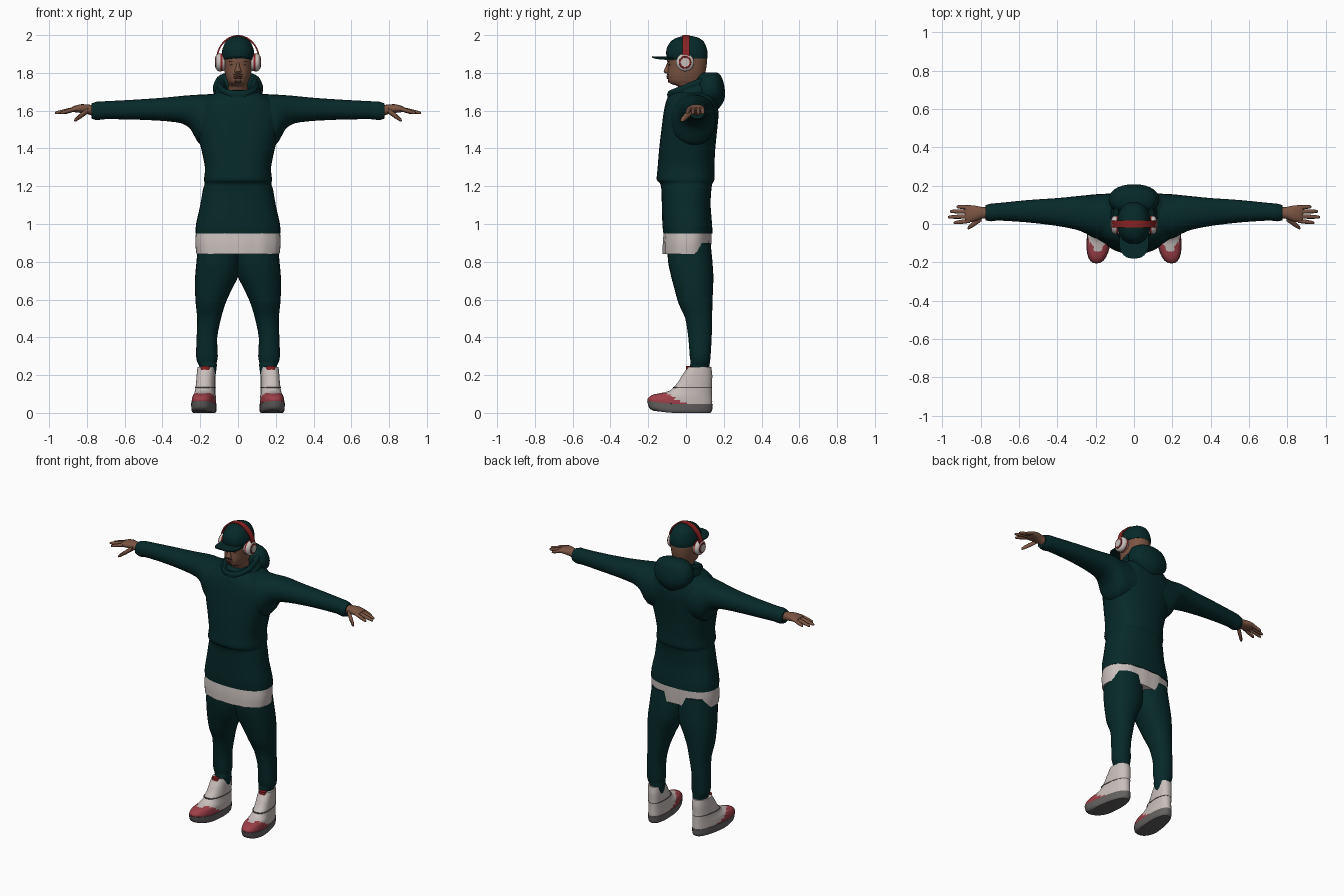
import bpy
import bmesh
from math import sin, cos, pi, radians, copysign
from mathutils import Vector

cube = bpy.data.objects.get("Cube")
if cube:
    bpy.data.objects.remove(cube, do_unlink=True)


def material(name, r, g, b):
    mat = bpy.data.materials.new(name)
    mat.use_nodes = True
    mat.diffuse_color = (r, g, b, 1)
    shader = mat.node_tree.nodes["Principled BSDF"]
    shader.inputs["Base Color"].default_value = (r, g, b, 1)
    shader.inputs["Roughness"].default_value = 0.8
    return mat


green = material("dark green cloth", 0.002, 0.022, 0.022)
white = material("off white", 0.58, 0.52, 0.50)
skin = material("brown skin", 0.20, 0.09, 0.055)
lip = material("dark lip", 0.11, 0.045, 0.032)
hair = material("dark hair", 0.03, 0.016, 0.012)
red = material("deep red", 0.25, 0.016, 0.016)
toe_red = material("toe red", 0.34, 0.05, 0.065)
grey = material("sole grey", 0.13, 0.12, 0.12)


def skin_rings(name, rings, mats, rule=None, mirror=False):
    """Join rings of points into a closed, smooth shaded body."""
    bm = bmesh.new()
    loops = [[bm.verts.new(p) for p in ring] for ring in rings]
    count = len(loops[0])
    for low, high in zip(loops, loops[1:]):
        for i in range(count):
            j = (i + 1) % count
            bm.faces.new((low[i], low[j], high[j], high[i]))
    bm.faces.new(loops[0])
    bm.faces.new(loops[-1])
    bmesh.ops.recalc_face_normals(bm, faces=bm.faces)
    if rule:
        for face in bm.faces:
            face.material_index = rule(face.calc_center_median())
    mesh = bpy.data.meshes.new(name)
    bm.to_mesh(mesh)
    bm.free()
    for mat in mats:
        mesh.materials.append(mat)
    obj = bpy.data.objects.new(name, mesh)
    bpy.context.collection.objects.link(obj)
    bpy.ops.object.select_all(action="DESELECT")
    obj.select_set(True)
    bpy.context.view_layer.objects.active = obj
    bpy.ops.object.shade_smooth_by_angle(angle=radians(42))
    if mirror:
        obj.modifiers.new("Mirror", "MIRROR").use_mirror_merge = False
    return obj


def refine(rings, steps):
    """Pass a smooth curve through the ring measurements."""
    rows = [rings[0], *rings, rings[-1]]
    fine = []
    for p, a, b, n in zip(rows, rows[1:], rows[2:], rows[3:]):
        for s in range(steps):
            t = s / steps
            u = 1 - t
            fine.append([
                (1 + 2 * t) * u * u * a1 + t * t * (3 - 2 * t) * b1
                + 0.4 * (t * u * u * (b1 - p1) - t * t * u * (n1 - a1))
                for p1, a1, b1, n1 in zip(p, a, b, n)])
    return fine + [list(rings[-1])]


def loft(name, rings, mats, axis="z", power=2.2, sides=28, steps=3,
         warp=None, rule=None, mirror=False):
    """Rings are (position, half width, b0, b1) or (position, a0, a1, b0, b1)."""
    full = [(r[0], -r[1], *r[1:]) if len(r) == 4 else r for r in rings]
    loops = []
    for pos, a0, a1, b0, b1 in refine(full, steps):
        loop = []
        for i in range(sides):
            ang = 2 * pi * i / sides
            ca, sa = [copysign(abs(f) ** (2 / power), f) for f in (cos(ang), sin(ang))]
            a = (a0 + a1) / 2 + ca * (a1 - a0) / 2
            b = (b0 + b1) / 2 + sa * (b1 - b0) / 2
            point = Vector((a, b, pos) if axis == "z" else (pos, a, b))
            loop.append(warp(point) if warp else point)
        loops.append(loop)
    return skin_rings(name, loops, mats, rule, mirror)


def block(name, mat, x, y, z, size, mirror=False):
    """Small rounded plate for facial and shoe details."""
    sx, sy, sz = [s / 2 for s in size]
    loft(name, [(z - sz, x - sx, x + sx, y - sy, y + sy),
                (z + sz, x - sx, x + sx, y - sy, y + sy)],
         [mat], power=4, sides=16, steps=1, mirror=mirror)


# Hoodie body with a gathered waist
loft("hoodie_body", [
    (.95, .225, -.12, .14), (1, .222, -.125, .138), (1.1, .2, -.128, .13),
    (1.18, .186, -.13, .134), (1.215, .176, -.137, .14), (1.235, .18, -.155, .15),
    (1.3, .175, -.15, .15), (1.4, .195, -.142, .155), (1.5, .22, -.13, .165),
    (1.58, .225, -.12, .172), (1.64, .2, -.108, .165), (1.68, .15, -.09, .155),
    (1.71, .08, -.05, .12)], [green], power=2.4, sides=40)

# Sleeves
loft("sleeves", [
    (.1, -.09, .16, 1.42, 1.69), (.2, -.075, .155, 1.42, 1.685),
    (.25, -.05, .15, 1.5, 1.682), (.3, -.03, .145, 1.533, 1.678),
    (.4, -.01, .135, 1.546, 1.668), (.55, .008, .125, 1.553, 1.658),
    (.7, .018, .11, 1.555, 1.65), (.745, .014, .106, 1.55, 1.648),
    (.775, .02, .098, 1.558, 1.638)], [green], axis="x", mirror=True)

# Cowl collar, leaning up towards the back, and the hood behind it
loft("cowl_collar", [
    (1.65, .115, -.09, .16), (1.69, .122, -.108, .175), (1.715, .106, -.098, .165),
    (1.735, .11, -.1, .16), (1.75, .095, -.09, .14), (1.735, .075, -.07, .115),
    (1.69, .055, -.05, .09)], [green],
    warp=lambda v: Vector((v.x, v.y, v.z + .4 * (v.y - .02))))
loft("hood", [
    (1.61, .03, .12, .172), (1.64, .085, .08, .195), (1.68, .125, .05, .207),
    (1.73, .132, .045, .203), (1.78, .108, .06, .188), (1.803, .06, .09, .165)], [green])

# Undershirt with a softly waved hem
loft("undershirt", [(.84, .22, -.122, .13), (.9, .226, -.122, .133),
                    (.965, .222, -.116, .135)], [white], power=2.4, sides=48,
     warp=lambda v: Vector((v.x, v.y * (1 + .025 * sin(v.x * 60)), v.z)))

# Trouser legs
loft("trouser_legs", [
    (.9, -.01, .21, -.1, .13), (.8, -.01, .22, -.095, .14), (.72, 0, .227, -.078, .145),
    (.66, .03, .228, -.062, .143), (.58, .066, .224, -.04, .14),
    (.5, .09, .216, -.004, .138), (.4, .11, .219, .012, .136), (.3, .107, .222, .02, .13),
    (.265, .113, .214, .025, .126), (.25, .112, .206, .022, .125),
    (.19, .12, .195, .035, .118)], [green], mirror=True)


# Shoes: sole, two colour upper, strap and tongue
def foot(v):
    return Vector((v.x * (1 - .6 * (v.y + .1)) + .165 - .1 * (v.y - .1), v.y,
                   v.z + max(0, -v.y - .08) * .12))


loft("shoe_soles", [(0, .058, -.17, .128), (.012, .065, -.195, .138),
                    (.048, .066, -.206, .142)],
     [grey], power=2.4, warp=foot, mirror=True)
loft("shoe_uppers", [
    (.04, .063, -.2, .138), (.06, .063, -.203, .139), (.085, .061, -.175, .138),
    (.115, .056, -.09, .137), (.16, .054, -.045, .138), (.2, .053, -.02, .139),
    (.242, .051, .008, .134)], [white, toe_red], power=2.4, sides=40, steps=5, warp=foot,
    rule=lambda c: int(c.z < .105 - max(0, c.y + .1) * .6), mirror=True)
loft("shoe_straps", [(.132, .057, -.07, .138), (.138, .058, -.07, .138)],
     [grey], power=2.4, warp=foot, mirror=True)
block("shoe_tongues", red, .174, .014, .236, (.045, .03, .022), mirror=True)

# Hands: palm, four fingers and a thumb
loft("palms", [
    (.76, .03, .09, 1.568, 1.628), (.79, .028, .088, 1.58, 1.632),
    (.83, .014, .096, 1.588, 1.634), (.865, .008, .098, 1.592, 1.626),
    (.88, .016, .092, 1.6, 1.618)], [skin], axis="x", mirror=True)


def finger(name, base, tip, radius):
    rings = []
    for t, scale in ((0, 1), (.5, 1), (.85, .8), (.97, .55), (1, .2)):
        x, y, z = Vector(base).lerp(Vector(tip), t)
        r = radius * scale
        rings.append((x, y - r, y + r, z - r, z + r))
    loft(name, rings, [skin], axis="x", sides=12, steps=2, mirror=True)


for name, y, reach, spread in (("index_fingers", .017, .94, .006),
                               ("middle_fingers", .04, .97, .036),
                               ("ring_fingers", .064, .96, .066),
                               ("little_fingers", .086, .925, .09)):
    finger(name, (.855, y, 1.611), (reach, spread, 1.587), .011)
finger("thumbs", (.795, .03, 1.6), (.867, -.022, 1.548), .015)

# Head and neck
loft("head", [
    (1.66, .05, -.03, .08), (1.725, .052, -.04, .085), (1.742, .05, -.08, .088),
    (1.757, .058, -.093, .091), (1.79, .068, -.098, .1), (1.83, .074, -.096, .108),
    (1.87, .078, -.1, .112), (1.9, .077, -.095, .11)], [skin], sides=36)

# Face details
loft("nose", [(1.797, .012, -.108, -.07), (1.808, .019, -.118, -.07),
              (1.83, .011, -.109, -.07), (1.856, .009, -.098, -.07)], [skin], sides=16)
loft("mouth", [(1.767, .015, -.1, -.07), (1.773, .025, -.104, -.07),
               (1.777, .026, -.1, -.07), (1.782, .022, -.104, -.07),
               (1.787, .012, -.1, -.07)], [lip], sides=16)
block("goatee", hair, 0, -.091, 1.755, (.03, .008, .01))
block("moustache", hair, 0, -.096, 1.791, (.046, .008, .005))
block("eyes", hair, .031, -.087, 1.843, (.023, .008, .007), mirror=True)
block("eyebrows", hair, .032, -.09, 1.86, (.032, .008, .006), mirror=True)

# Cap with a curved brim
loft("cap_crown", [
    (1.876, .083, -.1, .113), (1.9, .086, -.105, .115), (1.93, .081, -.102, .11),
    (1.965, .066, -.082, .094), (1.985, .044, -.052, .068), (1.996, .014, -.012, .03)],
    [green], sides=36)
loft("cap_brim", [(1.881, .077, -.18, .0), (1.889, .077, -.18, .0)], [green], power=2.5,
     steps=1, warp=lambda v: Vector((v.x, v.y, v.z - 2 * v.x ** 2)))
block("cap_button", green, 0, .009, 1.995, (.014, .014, .008))

# Headphones: arched band, ear cups and outer discs
arch = []
for i in range(33):
    ang = pi * i / 32
    arch.append([Vector((cos(ang) * (.108 + d), y, 1.868 + sin(ang) * (.124 + d)))
                 for d, y in ((0, -.018), (.008, -.018), (.008, .018), (0, .018))])
skin_rings("headphone_band", arch, [red])


def disc(x, radius):
    return (x, -.005 - radius, -.005 + radius, 1.856 - radius, 1.856 + radius)


loft("ear_cups", [disc(.066, .034), disc(.075, .045), disc(.1, .048), disc(.112, .042),
                  disc(.118, .03)], [white, red], axis="x", power=2, mirror=True,
     rule=lambda c: int(.083 < c.x < .09))
loft("ear_cup_rims", [disc(.114, .034), disc(.12, .032)], [red], axis="x", power=2,
     steps=1, mirror=True)
loft("ear_cup_discs", [disc(.114, .026), disc(.122, .024)], [white], axis="x", power=2,
     steps=1, mirror=True)
